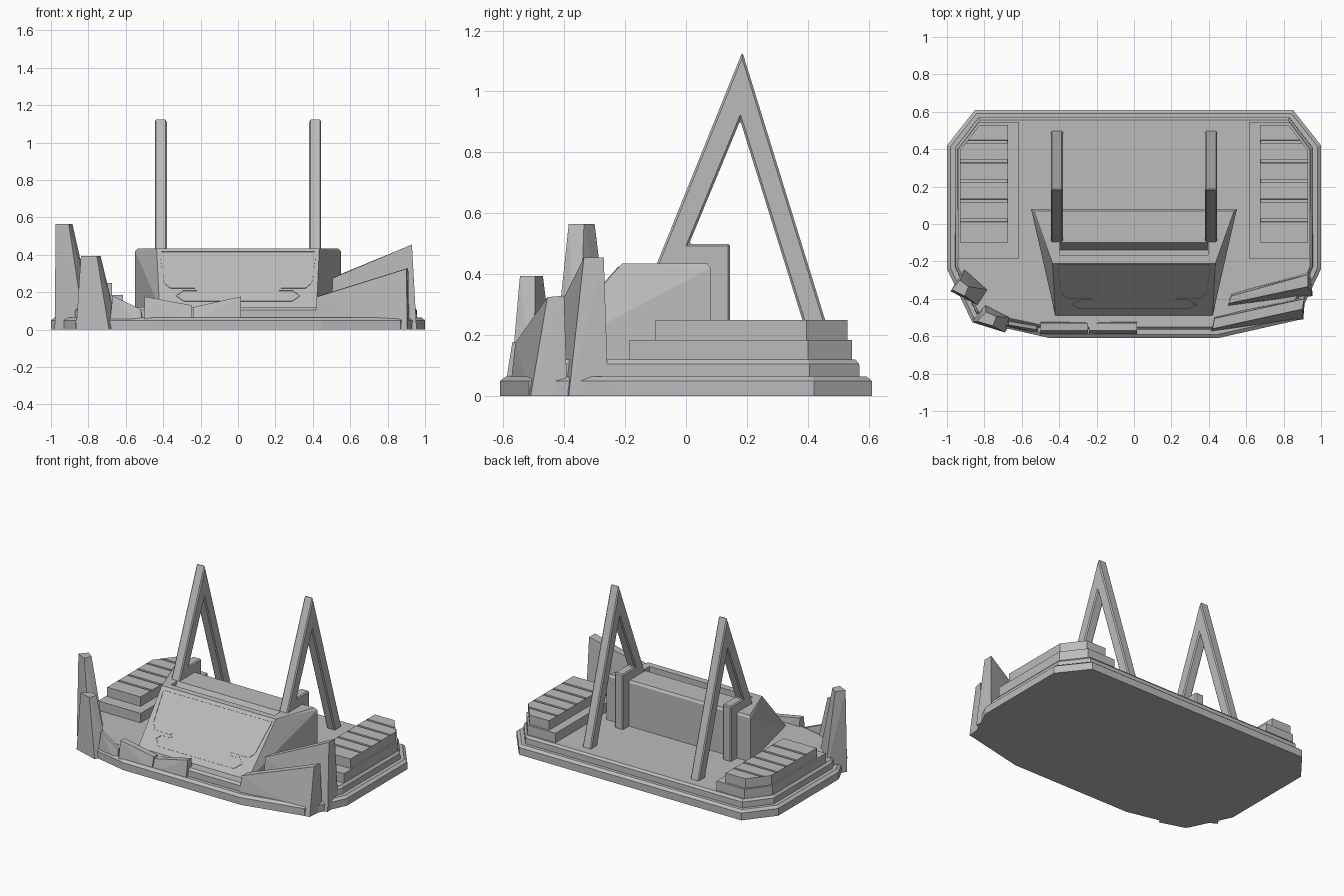
import bpy, bmesh
from mathutils import Vector

if "Cube" in bpy.data.objects:
    bpy.data.objects.remove(bpy.data.objects["Cube"])

grey = bpy.data.materials.new("plain_grey")
grey.use_nodes = True
COLOUR = (0.5, 0.5, 0.5, 1)
grey.diffuse_color = COLOUR
grey.node_tree.nodes["Principled BSDF"].inputs["Base Color"].default_value = COLOUR


def finish(name, bm):
    bmesh.ops.recalc_face_normals(bm, faces=bm.faces)
    mesh = bpy.data.meshes.new(name)
    bm.to_mesh(mesh)
    bm.free()
    mesh.materials.append(grey)
    ob = bpy.data.objects.new(name, mesh)
    bpy.context.collection.objects.link(ob)
    return ob


def bevel(ob, width):
    mod = ob.modifiers.new("bevel", "BEVEL")
    mod.width, mod.segments, mod.limit_method = width, 1, "ANGLE"


def prism(points, direction):
    """Extrude a flat outline along a direction; return bmesh and end face."""
    bm = bmesh.new()
    face = bm.faces.new([bm.verts.new(p) for p in points])
    out = bmesh.ops.extrude_face_region(bm, geom=[face], use_keep_orig=True)["geom"]
    verts = [g for g in out if isinstance(g, bmesh.types.BMVert)]
    bmesh.ops.translate(bm, vec=direction, verts=verts)
    bmesh.ops.recalc_face_normals(bm, faces=bm.faces)
    return bm, next(g for g in out if isinstance(g, bmesh.types.BMFace))


def stepped(outline, z, height, steps):
    """Prism with a series of (inset, rise) steps on its top face."""
    bm, top = prism([(x, y, z) for x, y in outline], (0, 0, height))
    for inset, rise in steps:
        bmesh.ops.inset_region(bm, faces=[top], thickness=inset, depth=rise)
    return bm


def hull(name, points):
    bm = bmesh.new()
    for p in points:
        bm.verts.new(p)
    bmesh.ops.convex_hull(bm, input=bm.verts)
    bmesh.ops.dissolve_limit(bm, angle_limit=0.01, verts=bm.verts, edges=bm.edges)
    return finish(name, bm)


def shard(name, bottom, top, heights, z=0):
    """Tapered block from a bottom quad to a top quad with its own heights."""
    return hull(name, [(x, y, z) for x, y in bottom]
                + [(x, y, h) for (x, y), h in zip(top, heights)])


# Stepped base deck
half = [(0.45, -0.61), (0.87, -0.515), (1, -0.24), (1, 0.42), (0.85, 0.61)]
deck = half + [(-x, y) for x, y in reversed(half)]
finish("base_deck", stepped(deck, 0, 0.05, [(0.02, 0.015), (0.025, 0), (0.001, 0.04), (0.014, 0.015)]))

# Side platforms with slotted tops
for side, s in (("left", 1), ("right", -1)):
    lower = [(0.615, -0.185), (0.94, -0.185), (0.94, 0.4), (0.83, 0.545), (0.615, 0.545)]
    finish(side + "_platform_lower", stepped([(s * x, y) for x, y in lower], 0.11, 0.075, []))
    upper = [(0.675, -0.1), (0.93, -0.1), (0.93, 0.395), (0.825, 0.53), (0.675, 0.53)]
    bm = stepped([(s * x, y) for x, y in upper], 0.18, 0.07, [])
    slots = [0.02 + 0.105 * i for i in range(5)]
    for y in slots:
        for edge in (y - 0.008, y + 0.008):
            bmesh.ops.bisect_plane(bm, geom=bm.verts[:] + bm.edges[:] + bm.faces[:],
                                   plane_co=(0, edge, 0), plane_no=(0, 1, 0))
    tops = [f for f in bm.faces if f.normal.z > 0.9
            and any(abs(f.calc_center_median().y - y) < 0.007 for y in slots)]
    bmesh.ops.inset_region(bm, faces=tops, thickness=0.001, depth=-0.012)
    finish(side + "_platform_upper", bm)

# Console with sloping front and a groove across its top
console = hull("console", [(s * x, y, z) for s in (1, -1) for x, y, z in (
    (0.55, 0.08, 0.1), (0.55, 0.08, 0.42), (0.535, 0.07, 0.435),
    (0.435, -0.21, 0.435), (0.42, -0.49, 0.12), (0.42, -0.49, 0.1))])
groove = [(-0.395, -0.165, 0.36), (-0.395, -0.14, 0.36), (-0.395, -0.09, 0.45), (-0.395, -0.165, 0.45)]
cutter = finish("groove_cutter", prism(groove, (0.79, 0, 0))[0])
cutter.hide_render = True
cutter.hide_set(True)
cut = console.modifiers.new("groove", "BOOLEAN")
cut.operation, cut.object, cut.solver = "DIFFERENCE", cutter, "EXACT"


# Engraved-looking panel lines on the console slope
def on_slope(x, z):
    return Vector((x, -0.49 + (z - 0.12) * 0.28 / 0.315, z))


def panel_line(name, path):
    pts = [on_slope(x, z) for x, z in path]
    normal = Vector((0, -0.315, 0.28)).normalized()
    bm = bmesh.new()
    for a, b in zip(pts, pts[1:]):
        side = (b - a).cross(normal).normalized() * 0.005
        quad = [a + side, b + side, b - side, a - side]
        lower = [bm.verts.new(p - normal * 0.002) for p in quad]
        upper = [bm.verts.new(p + normal * 0.003) for p in quad]
        bm.faces.new(upper)
        for i in range(4):
            j = (i + 1) % 4
            bm.faces.new((lower[i], lower[j], upper[j], upper[i]))
    finish(name, bm)


frame = [(0.23, 0.225), (0.36, 0.225), (0.39, 0.25), (0.415, 0.42)]
panel_line("screen_outline", frame + [(-x, z) for x, z in reversed(frame)])
hook = [(0.22, 0.21), (0.295, 0.21), (0.33, 0.185), (0.29, 0.155)]
panel_line("lower_panel_line", hook + [(-x, z) for x, z in reversed(hook)])

# A-shaped frames with bracket against the console
a_shape = [(0.185, 1.13), (0.5, 0.11), (0.426, 0.11), (0.178, 0.905), (0.01, 0.5),
           (0.145, 0.5), (0.145, 0.11), (0, 0.11), (-0.15, 0.3)]
for side, x in (("left", 0.38), ("right", -0.445)):
    bm, _ = prism([(x, y, z) for y, z in a_shape], (0.065, 0, 0))
    bevel(finish(side + "_a_frame", bm), 0.007)

# Tall shards at the right front corner
shard("right_tall_shard", [(-0.9, -0.23), (-0.76, -0.355), (-0.82, -0.445), (-0.98, -0.36)],
      [(-0.93, -0.3), (-0.885, -0.335), (-0.905, -0.385), (-0.975, -0.35)], [0.565] * 4)
shard("right_middle_shard", [(-0.797, -0.42), (-0.64, -0.5), (-0.69, -0.58), (-0.866, -0.525)],
      [(-0.79, -0.47), (-0.735, -0.495), (-0.755, -0.545), (-0.84, -0.52)], [0.395] * 4)
shard("right_small_shard", [(-0.68, -0.5), (-0.5, -0.54), (-0.51, -0.59), (-0.69, -0.55)],
      [(-0.67, -0.52), (-0.52, -0.545), (-0.52, -0.565), (-0.67, -0.54)], [0.18, 0.11, 0.11, 0.18])

# Low shards at the front
for name, x0, x1, h0, h1 in (("front_right_shard", -0.5, -0.245, 0.177, 0.13),
                             ("front_left_shard", -0.24, 0.015, 0.12, 0.177)):
    shard(name, [(x0, -0.515), (x1, -0.515), (x1, -0.592), (x0, -0.592)],
          [(x0, -0.53), (x1, -0.53), (x1, -0.57), (x0, -0.57)], [h0, h1, h1, h0], 0.04)

# Long rising fins at the left front corner
shard("left_rear_fin", [(0.52, -0.37), (0.945, -0.255), (0.955, -0.385), (0.5, -0.445)],
      [(0.52, -0.385), (0.93, -0.27), (0.93, -0.335), (0.505, -0.425)], [0.285, 0.455, 0.455, 0.275])
shard("left_front_fin", [(0.43, -0.49), (0.915, -0.39), (0.905, -0.51), (0.41, -0.58)],
      [(0.43, -0.505), (0.91, -0.4), (0.9, -0.455), (0.42, -0.56)], [0.18, 0.33, 0.325, 0.175])
